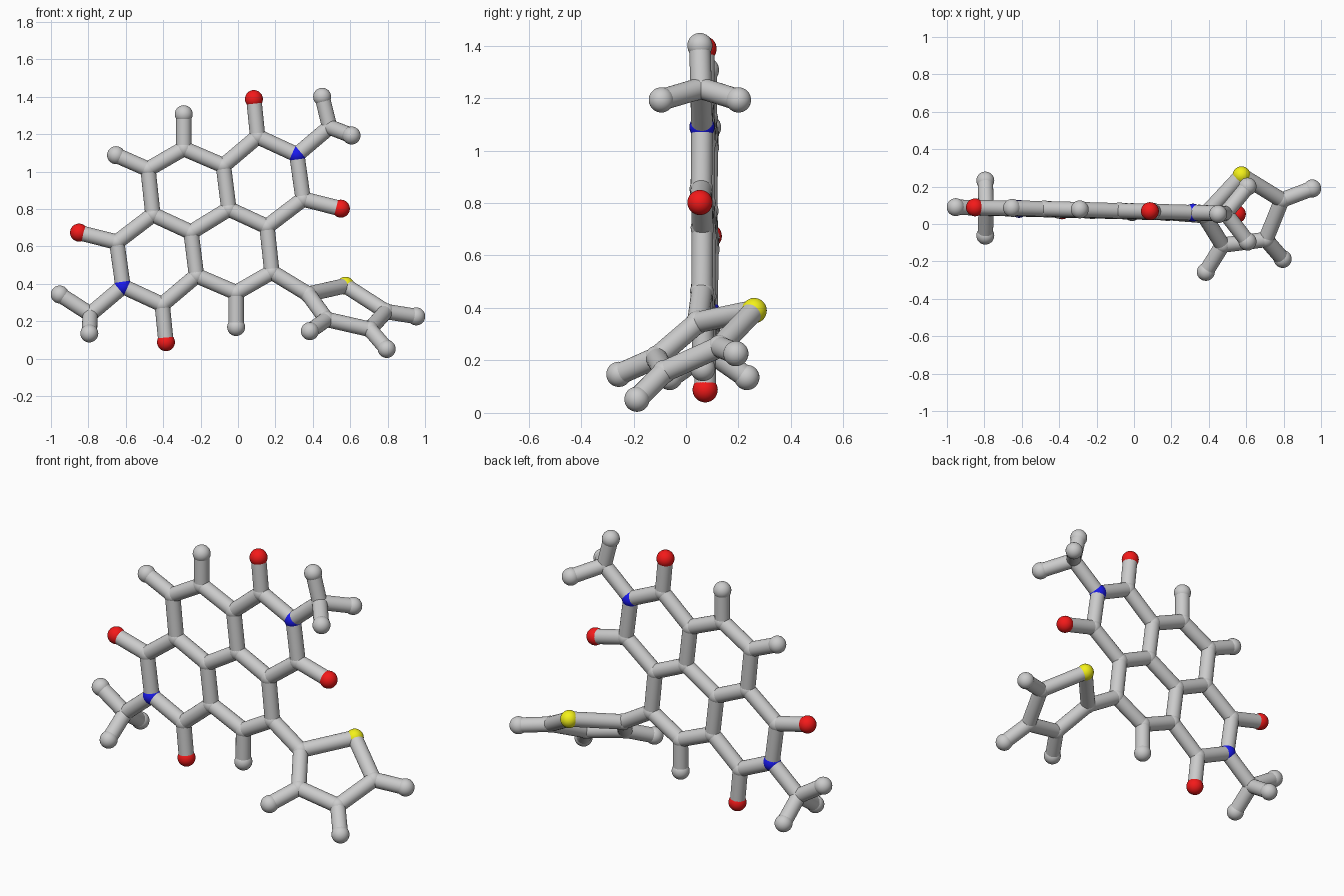
import bpy, math
from mathutils import Vector

if "Cube" in bpy.data.objects:
    bpy.data.objects.remove(bpy.data.objects["Cube"])

ATOM_R, BOND_R = 0.048, 0.041

def material(name, rgb):
    m = bpy.data.materials.new(name)
    m.diffuse_color = (*rgb, 1)
    m.use_nodes = True
    m.node_tree.nodes["Principled BSDF"].inputs["Base Color"].default_value = m.diffuse_color
    return m

COLORS = {"oxygen": material("red", (0.9, 0.01, 0.01)),
          "nitrogen": material("blue", (0.01, 0.01, 0.85)),
          "sulfur": material("yellow", (0.9, 0.88, 0.01))}
KINDS = {"C": "carbon", "H": "hydrogen", "O": "oxygen", "N": "nitrogen", "S": "sulfur"}

def flat(x, z):
    """Point on the slightly tilted plane of the fused rings."""
    return Vector((x, 0.067 - 0.026 * x + 0.006 * (z - 0.74), z))

def finish(name, kind=None):
    ob = bpy.context.object
    ob.name = name
    if kind in COLORS:
        ob.data.materials.append(COLORS[kind])
    bpy.ops.object.shade_smooth_by_angle(angle=math.radians(40))

def add_atom(key, p):
    kind = KINDS[key[0]]
    bpy.ops.mesh.primitive_uv_sphere_add(segments=28, ring_count=18, radius=ATOM_R if key[0] != "C" else 0.045,
                                         location=p)
    finish(kind + "_atom", kind)

def add_bond(a, b):
    d = b - a
    bpy.ops.mesh.primitive_cylinder_add(vertices=24, radius=BOND_R, depth=d.length, location=(a + b) / 2)
    bpy.context.object.rotation_euler = d.to_track_quat("Z", "Y").to_euler()
    finish("bond")

# Half of the fused ring core; the other half is a half turn about the centre
half = {"C1": (-0.049, 0.80), "C2": (-0.078, 1.032), "C3": (0.105, 1.187), "O3": (0.085, 1.388),
        "N4": (0.315, 1.09), "C5": (0.348, 0.853), "O5": (0.55, 0.802), "C6": (0.155, 0.706),
        "C7": (-0.29, 1.123), "H7": (-0.29, 1.307), "C8": (-0.481, 1.013), "C9": (0.49, 1.238)}
atoms = {}
for k, (x, z) in half.items():
    atoms[k + "a"] = flat(x, z)
    atoms[k + "b"] = flat(-0.30 - x, 1.476 - z)
half_bonds = "C1-C2 C2-C3 C3-O3 C3-N4 N4-C5 C5-O5 C5-C6 C6-C1 C2-C7 C7-H7 C7-C8 N4-C9"
bonds = []
for pair in half_bonds.split():
    a, b = pair.split("-")
    bonds += [(a + "a", b + "a"), (a + "b", b + "b")]
bonds += [("C1a", "C1b"), ("C8a", "C6b"), ("C8b", "C6a")]

# Hydrogens of the two methyl ends and the lone ring hydrogen
atoms.update({
    "H10": Vector((0.45, 0.053, 1.40)),
    "H11": Vector((0.607, 0.20, 1.193)),
    "H12": Vector((0.607, -0.094, 1.193)),
    "H13": Vector((-0.953, 0.09, 0.343)),
    "H14": Vector((-0.795, 0.232, 0.135)),
    "H15": Vector((-0.795, -0.062, 0.135)),
    "H16": flat(-0.652, 1.088)})
bonds += [("C9a", "H10"), ("C9a", "H11"), ("C9a", "H12"),
          ("C9b", "H13"), ("C9b", "H14"), ("C9b", "H15"), ("C8a", "H16")]

# Five-sided sulfur ring, twisted out of the plane
atoms.update({
    "C20": Vector((0.375, 0.045, 0.345)),
    "S21": Vector((0.575, 0.26, 0.39)),
    "C22": Vector((0.79, 0.128, 0.252)),
    "C23": Vector((0.705, -0.083, 0.157)),
    "C24": Vector((0.473, -0.113, 0.21)),
    "H22": Vector((0.953, 0.19, 0.226)),
    "H23": Vector((0.795, -0.187, 0.052)),
    "H24": Vector((0.384, -0.256, 0.147))})
ring = ["C20", "S21", "C22", "C23", "C24"]
bonds += list(zip(ring, ring[1:] + ring[:1]))
bonds += [("C8b", "C20"), ("C22", "H22"), ("C23", "H23"), ("C24", "H24")]

for key, p in atoms.items():
    add_atom(key, p)
for a, b in bonds:
    add_bond(atoms[a], atoms[b])
